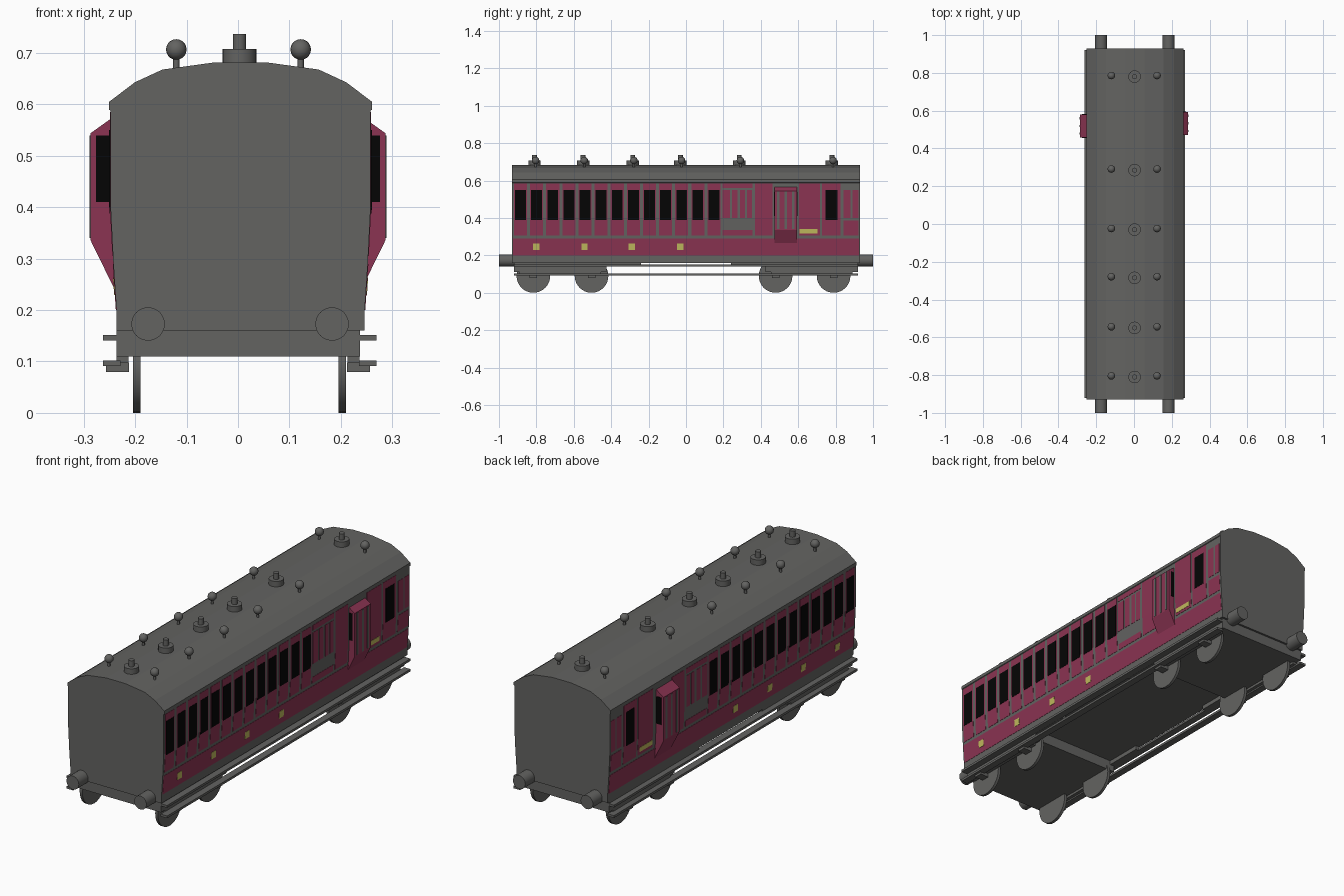
import bpy, bmesh, math
from mathutils import Matrix

if "Cube" in bpy.data.objects:
    bpy.data.objects.remove(bpy.data.objects["Cube"])


def material(name, rgb):
    m = bpy.data.materials.new(name)
    m.diffuse_color = (*rgb, 1)
    m.use_nodes = True
    m.node_tree.nodes["Principled BSDF"].inputs["Base Color"].default_value = m.diffuse_color
    return m


GREY = material("dark grey", (0.125, 0.125, 0.12))
MAROON = material("maroon", (0.26, 0.034, 0.085))
BLACK = material("window black", (0.0015, 0.0015, 0.0015))
GOLD = material("gold", (0.53, 0.49, 0.11))
CX = 0.005  # body centre line

# Half section of the coach side, (half width, height), with a small eave
SIDE = [(0.2415, 0.16), (0.2415, 0.20), (0.2475, 0.29), (0.253, 0.40), (0.253, 0.588),
        (0.256, 0.59), (0.256, 0.605)]
ROOF = [(0.206, 0.643), (0.152, 0.668), (0.05, 0.682)]


def finish(name, bm, mat, smooth=False):
    bmesh.ops.recalc_face_normals(bm, faces=bm.faces)
    me = bpy.data.meshes.new(name)
    bm.to_mesh(me)
    bm.free()
    me.materials.append(mat)
    ob = bpy.data.objects.new(name, me)
    bpy.context.collection.objects.link(ob)
    if smooth:
        bpy.ops.object.select_all(action='DESELECT')
        bpy.context.view_layer.objects.active = ob
        ob.select_set(True)
        bpy.ops.object.shade_smooth_by_angle(angle=math.radians(35))
    return ob


def prism(bm, pts, y0, y1):
    """Extrude an x/z outline from y0 to y1."""
    a = [bm.verts.new((x, y0, z)) for x, z in pts]
    b = [bm.verts.new((x, y1, z)) for x, z in pts]
    bm.faces.new(a)
    bm.faces.new(b[::-1])
    for i in range(len(pts)):
        j = (i + 1) % len(pts)
        bm.faces.new((a[i], b[i], b[j], a[j]))


def box(bm, x0, x1, y0, y1, z0, z1):
    prism(bm, [(x0, z0), (x1, z0), (x1, z1), (x0, z1)], y0, y1)


def cylinder(bm, centre, r, depth, axis='Z', seg=24):
    rot = {'X': Matrix.Rotation(math.pi / 2, 4, 'Y'),
           'Y': Matrix.Rotation(math.pi / 2, 4, 'X'), 'Z': Matrix()}[axis]
    bmesh.ops.create_cone(bm, cap_ends=True, segments=seg, radius1=r, radius2=r,
                          depth=depth, matrix=Matrix.Translation(centre) @ rot)


def half_width(z):
    for (w0, z0), (w1, z1) in zip(SIDE, SIDE[1:]):
        if z <= z1:
            return w0 + (w1 - w0) * (z - z0) / (z1 - z0)
    return SIDE[-1][0]


def plates(name, rects, mat, out):
    """Thin plates (y0, y1, z0, z1) that follow the curve of both sides."""
    bm = bmesh.new()
    for s in (-1, 1):
        for y0, y1, z0, z1 in rects:
            zs = [z0] + [z for _, z in SIDE if z0 < z < z1] + [z1]
            outer = [(CX + s * (half_width(z) + out), z) for z in zs]
            inner = [(CX + s * (half_width(z) - 0.002), z) for z in reversed(zs)]
            prism(bm, outer + inner, y0, y1)
    finish(name, bm, mat)


# Body shell with arched roof
half = SIDE + ROOF
bm = bmesh.new()
prism(bm, [(CX + w, z) for w, z in half] + [(CX - w, z) for w, z in reversed(half)], -0.93, 0.93)
finish("coach_body", bm, GREY)

# Maroon panels, leaving the grey body showing as beading
bays = [-0.885 + 0.0862 * i for i in range(13)]
panels = [(-0.924, 0.924, 0.20, 0.29)]
panels += [(c - 0.035, c + 0.035, 0.305, 0.585) for c in bays]
panels += [(a, b, 0.40, 0.55) for a, b in
           ((0.195, 0.235), (0.245, 0.275), (0.29, 0.315), (0.325, 0.352), (0.842, 0.88), (0.89, 0.922))]
panels += [(0.195, 0.355, 0.56, 0.585), (0.195, 0.355, 0.305, 0.335), (0.842, 0.922, 0.305, 0.385),
           (0.368, 0.462, 0.305, 0.585), (0.604, 0.716, 0.305, 0.585), (0.727, 0.826, 0.305, 0.585)]
plates("side_panels", panels, MAROON, 0.0012)

# Windows, crests and door plate
plates("windows", [(c - 0.029, c + 0.029, 0.388, 0.55) for c in bays] + [(0.746, 0.81, 0.388, 0.55)],
       BLACK, 0.0025)
plates("gold_details", [(y - 0.017, y + 0.017, 0.229, 0.263) for y in (-0.80, -0.543, -0.29, -0.03)]
       + [(0.607, 0.703, 0.318, 0.34)], GOLD, 0.0025)

# Guard lookouts with end windows and beading
for s, y0, y1, tag in ((-1, 0.458, 0.58, "left"), (1, 0.472, 0.594, "right")):
    bm = bmesh.new()
    prism(bm, [(s * 0.235, 0.23), (s * 0.287, 0.336), (s * 0.287, 0.544), (s * 0.245, 0.574)], y0, y1)
    finish(tag + "_lookout", bm, MAROON)
    bm = bmesh.new()
    xa, xb = sorted((s * 0.25, s * 0.276))
    box(bm, xa, xb, y0 - 0.002, y1 + 0.002, 0.41, 0.54)
    finish(tag + "_lookout_window", bm, BLACK)
    bm = bmesh.new()
    xa, xb = sorted((s * 0.285, s * 0.2885))
    for t in (0.17, 0.5, 0.83):
        y = y0 + t * (y1 - y0)
        box(bm, xa, xb, y - 0.006, y + 0.006, 0.34, 0.54)
    finish(tag + "_lookout_beading", bm, GREY)

# Roof vents: central lamp tops with a ball vent on each side
bm = bmesh.new()
balls = bmesh.new()
for y in (-0.81, -0.55, -0.285, -0.03, 0.285, 0.78):
    cylinder(bm, (0.003, y, 0.687), 0.033, 0.042)
    cylinder(bm, (0.003, y, 0.715), 0.013, 0.044, seg=16)
    for x in (-0.12, 0.122):
        cylinder(balls, (x, y + 0.006, 0.675), 0.006, 0.05, seg=12)
        bmesh.ops.create_uvsphere(balls, u_segments=16, v_segments=10, radius=0.02,
                                  matrix=Matrix.Translation((x, y + 0.006, 0.707)))
finish("lamp_tops", bm, GREY, True)
finish("ball_vents", balls, GREY, True)

# Buffers
bm = bmesh.new()
for x in (-0.175, 0.183):
    for s in (-1, 1):
        cylinder(bm, (x, s * 0.96, 0.173), 0.0325, 0.08, 'Y')
finish("buffers", bm, GREY, True)

# Wheels and axle boxes
wheels = bmesh.new()
boxes = bmesh.new()
for y in (-0.816, -0.505, 0.479, 0.789):
    for s in (-1, 1):
        cylinder(wheels, (s * 0.2 + 0.003, y, 0.09), 0.09, 0.014, 'X', 32)
        xa, xb = sorted((s * 0.212, s * 0.257))
        box(boxes, xa, xb, y - 0.02, y + 0.02, 0.08, 0.098)
finish("wheels", wheels, GREY, True)
finish("axle_boxes", boxes, GREY)

# Bogies: solid blocks with lower side rails and inner truss stubs
bm = bmesh.new()
for e in (-1, 1):
    ya, yb = sorted((e * 0.425, e * 0.92))
    box(bm, -0.236, 0.237, ya, yb, 0.11, 0.161)
    yc, yd = sorted((e * 0.24, e * 0.43))
    for s in (-1, 1):
        xa, xb = sorted((s * 0.213, s * 0.236))
        box(bm, xa, xb, ya + 0.03, yb - 0.03, 0.098, 0.111)
        box(bm, xa, xb, yc, yd, 0.14, 0.161)
finish("bogie_frames", bm, GREY)

# Full length upper and lower footboards
bm = bmesh.new()
for s in (-1, 1):
    xa, xb = sorted((s * 0.232 + 0.003, s * 0.266 + 0.003))
    for z in (0.141, 0.091):
        box(bm, xa, xb, -0.92, 0.92, z, z + 0.011)
finish("footboards", bm, GREY)
